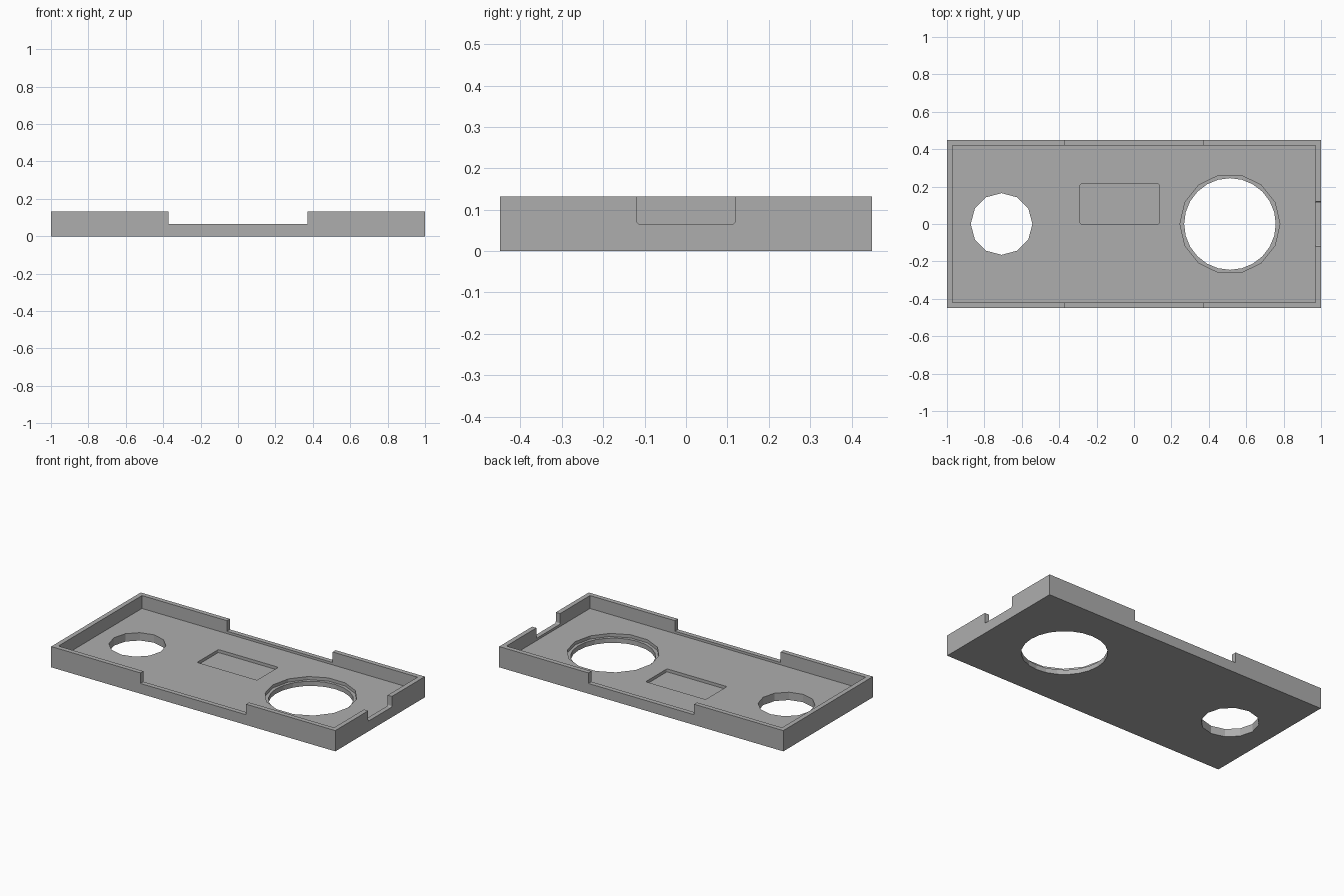
import bpy
import bmesh
from mathutils import Matrix, Vector

if "Cube" in bpy.data.objects:
    bpy.data.objects.remove(bpy.data.objects["Cube"])

LENGTH, WIDTH, HEIGHT = 2.0, 0.9, 0.132
WALL, FLOOR, NOTCH = 0.03, 0.05, 0.065
ABOVE = HEIGHT + 0.1

grey = bpy.data.materials.new("plain grey")
grey.use_nodes = True
colour = (0.42, 0.42, 0.42, 1)
grey.diffuse_color = colour
grey.node_tree.nodes["Principled BSDF"].inputs["Base Color"].default_value = colour


def add_object(name, bm):
    mesh = bpy.data.meshes.new(name)
    bm.to_mesh(mesh)
    bm.free()
    mesh.materials.append(grey)
    obj = bpy.data.objects.new(name, mesh)
    bpy.context.collection.objects.link(obj)
    return obj


def box(name, low, high, round_axis=None, radius=0.008):
    """Box between two corners, with the edges along one axis rounded."""
    low, high = Vector(low), Vector(high)
    bm = bmesh.new()
    bmesh.ops.create_cube(bm, size=1)
    bmesh.ops.scale(bm, vec=high - low, verts=bm.verts)
    bmesh.ops.translate(bm, vec=(low + high) / 2, verts=bm.verts)
    if round_axis is not None:
        edges = [e for e in bm.edges
                 if abs((e.verts[0].co - e.verts[1].co)[round_axis]) > 1e-4]
        bmesh.ops.bevel(bm, geom=edges, offset=radius, segments=3,
                        profile=0.5, affect='EDGES')
    return add_object(name, bm)


def prism(name, x, radius, sides, low, high):
    """Upright prism with one corner pointing to +x."""
    bm = bmesh.new()
    ring = [bm.verts.new(Matrix.Rotation(6.283185 * i / sides, 3, 'Z')
                         @ Vector((radius, 0, 0)) + Vector((x, 0, low)))
            for i in range(sides)]
    base = bm.faces.new(ring)
    top = bmesh.ops.extrude_face_region(bm, geom=[base])["geom"]
    bmesh.ops.translate(bm, vec=(0, 0, high - low),
                        verts=[v for v in top if isinstance(v, bmesh.types.BMVert)])
    bmesh.ops.recalc_face_normals(bm, faces=bm.faces)
    return add_object(name, bm)


def cut(target, cutter):
    mod = target.modifiers.new(cutter.name, 'BOOLEAN')
    mod.operation = 'DIFFERENCE'
    mod.solver = 'EXACT'
    mod.object = cutter
    bpy.context.view_layer.objects.active = target
    bpy.ops.object.modifier_apply(modifier=mod.name)
    bpy.data.objects.remove(cutter)


half_l, half_w = LENGTH / 2, WIDTH / 2
in_l, in_w = half_l - WALL, half_w - WALL

# Outer block of the tray
tray = box("tray", (-half_l, -half_w, 0), (half_l, half_w, HEIGHT))

# Hollow inside the rim
cut(tray, box("hollow", (-in_l, -in_w, FLOOR), (in_l, in_w, ABOVE)))

# Wide notches through the front and back rims
cut(tray, box("long_notch", (-0.372, -1, NOTCH), (0.372, 1, ABOVE)))

# Narrow notch in the left end
cut(tray, box("end_notch", (0.9, -0.119, NOTCH), (1.1, 0.119, ABOVE), 0))

# Shallow rectangular pocket in the floor
cut(tray, box("pocket", (-0.288, 0, 0.031), (0.134, 0.214, FLOOR + 0.04), 2))

# Small hole, and large hole with a stepped rim
cut(tray, prism("small_hole", -0.708, 0.165, 12, -0.1, ABOVE))
cut(tray, prism("rim_step", 0.513, 0.267, 14, 0.03, FLOOR + 0.04))
cut(tray, prism("large_hole", 0.513, 0.245, 24, -0.1, ABOVE))
